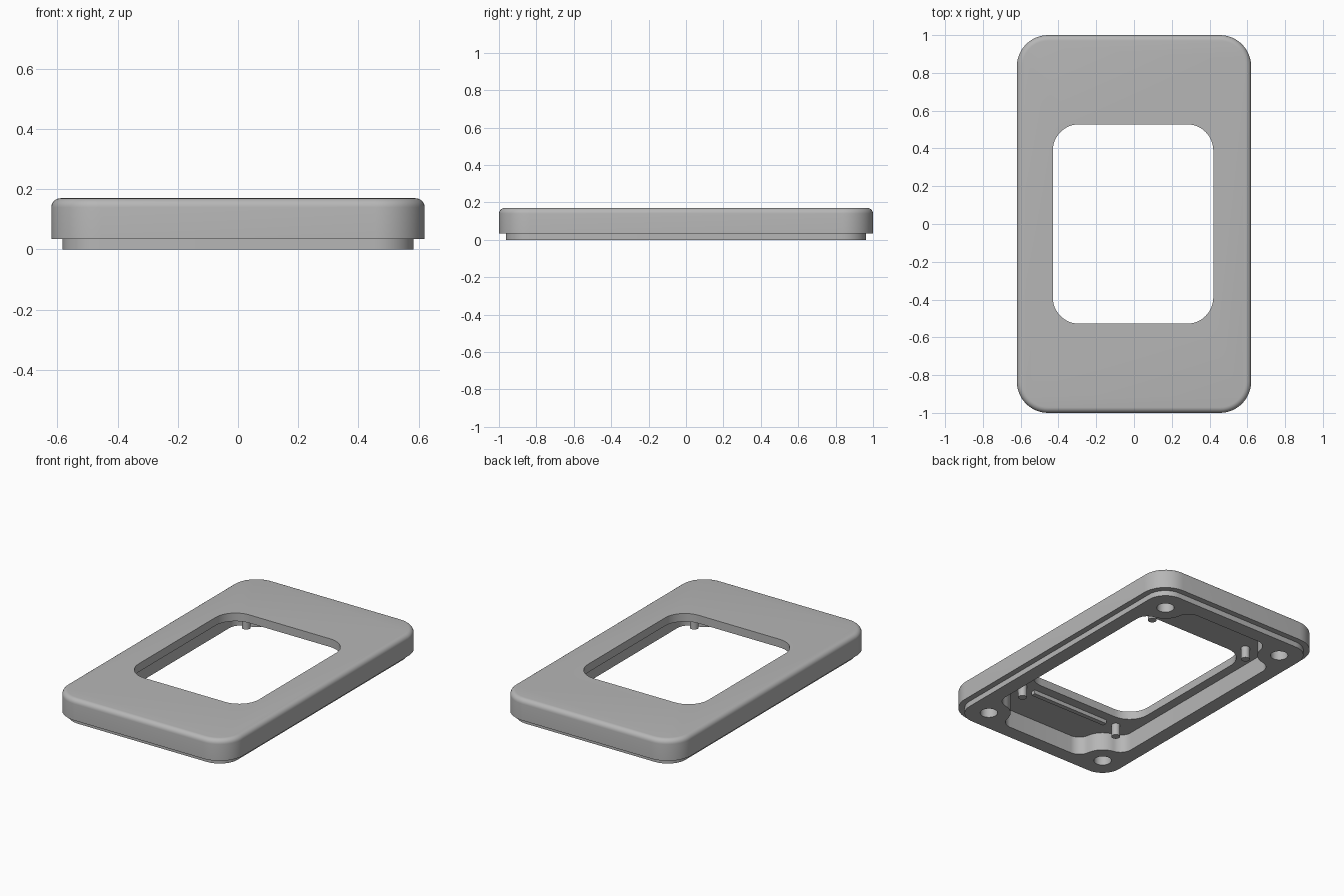
import bpy, bmesh
from math import sin, cos, pi, atan2, sqrt, radians

cube = bpy.data.objects.get("Cube")
if cube:
    bpy.data.objects.remove(cube, do_unlink=True)

grey = bpy.data.materials.new("plain grey")
grey.use_nodes = True
colour = (0.47, 0.47, 0.47, 1)
grey.diffuse_color = colour
grey.node_tree.nodes["Principled BSDF"].inputs["Base Color"].default_value = colour

UNDERSIDE = 0.118   # inner face of the top plate


def arc(cx, cy, r, a0, a1, n=12):
    return [(cx + r * cos(a0 + (a1 - a0) * i / n), cy + r * sin(a0 + (a1 - a0) * i / n))
            for i in range(n + 1)]


def mirrored(quarter):
    """Counter-clockwise outline from its quarter in +x +y."""
    left = [(-x, y) for x, y in reversed(quarter)]
    half = quarter + left
    return half + [(-x, -y) for x, y in half]


def rounded_rect(hx, hy, r):
    return mirrored(arc(hx - r, hy - r, r, 0, pi / 2))


def circle(cx, cy, r, n=32):
    return arc(cx, cy, r, 0, 2 * pi, n)[:-1]


def loft(name, layers):
    """Closed solid through a stack of (outline, z) layers."""
    bm = bmesh.new()
    rings = [[bm.verts.new((x, y, z)) for x, y in pts] for pts, z in layers]
    bm.faces.new(rings[0][::-1])
    bm.faces.new(rings[-1])
    for low, high in zip(rings, rings[1:]):
        for i in range(len(low)):
            j = (i + 1) % len(low)
            bm.faces.new((low[i], low[j], high[j], high[i]))
    mesh = bpy.data.meshes.new(name)
    bm.to_mesh(mesh)
    bm.free()
    mesh.materials.append(grey)
    obj = bpy.data.objects.new(name, mesh)
    bpy.context.collection.objects.link(obj)
    return obj


def activate(obj):
    bpy.ops.object.select_all(action='DESELECT')
    obj.select_set(True)
    bpy.context.view_layer.objects.active = obj


def cut(target, cutter):
    cutter.hide_render = True
    mod = target.modifiers.new("cut", 'BOOLEAN')
    mod.operation = 'DIFFERENCE'
    mod.solver = 'EXACT'
    mod.object = cutter
    activate(target)
    bpy.ops.object.modifier_apply(modifier=mod.name)
    bpy.data.objects.remove(cutter, do_unlink=True)


def smooth(obj):
    activate(obj)
    bpy.ops.object.shade_smooth_by_angle(angle=radians(30))


# Frame: recessed lip, upright side and rounded top edge
hx, hy, corner, edge, top, step = 0.62, 1.0, 0.165, 0.03, 0.17, 0.035
lip = rounded_rect(0.583, 0.963, 0.128)
layers = [(lip, 0), (lip, step), (rounded_rect(hx, hy, corner), step)]
for i in range(7):
    a = i / 6 * pi / 2
    inset = edge * (1 - cos(a))
    layers.append((rounded_rect(hx - inset, hy - inset, corner - inset),
                   top - edge + edge * sin(a)))
frame = loft("frame", layers)

# Underside cavity, flowing around a round screw boss in each corner
cx, cy = 0.49, 0.87
bx, by, boss, fillet = 0.444, 0.821, 0.13, 0.08
reach = boss + fillet
f1x, f2y = cx - fillet, cy - fillet
f1y = by - sqrt(reach ** 2 - (bx - f1x) ** 2)
f2x = bx - sqrt(reach ** 2 - (by - f2y) ** 2)
a1 = atan2(by - f1y, bx - f1x)
a2 = atan2(by - f2y, bx - f2x)
quarter = (arc(f1x, f1y, fillet, 0, a1)
           + arc(bx, by, boss, a1 + pi, a2 + pi)[1:-1][::1]
           + arc(f2x, f2y, fillet, a2, pi / 2))
outline = mirrored(quarter)
cut(frame, loft("cavity_cutter", [(outline, -0.1), (outline, UNDERSIDE)]))

# Central opening
window = [(x - 0.005, y) for x, y in rounded_rect(0.425, 0.528, 0.14)]
cut(frame, loft("opening_cutter", [(window, -0.1), (window, 0.3)]))

# Blind screw holes and locating pins at the four corners
pins = []
for sx, side in ((1, "left"), (-1, "right")):
    for sy, end in ((-1, "front"), (1, "back")):
        hole = circle(sx * bx, sy * by, 0.052)
        cut(frame, loft("screw_hole_cutter", [(hole, -0.1), (hole, UNDERSIDE)]))
        pin = circle(sx * 0.364, sy * 0.603, 0.026, 24)
        pins.append(loft(f"{end}_{side}_pin", [(pin, 0.04), (pin, UNDERSIDE + 0.01)]))
for obj in [frame] + pins:
    smooth(obj)

# Low rib across the front of the underside
rib = [(-0.28, -0.62), (0.28, -0.62), (0.28, -0.59), (-0.28, -0.59)]
loft("underside_rib", [(rib, UNDERSIDE - 0.025), (rib, UNDERSIDE + 0.01)])
